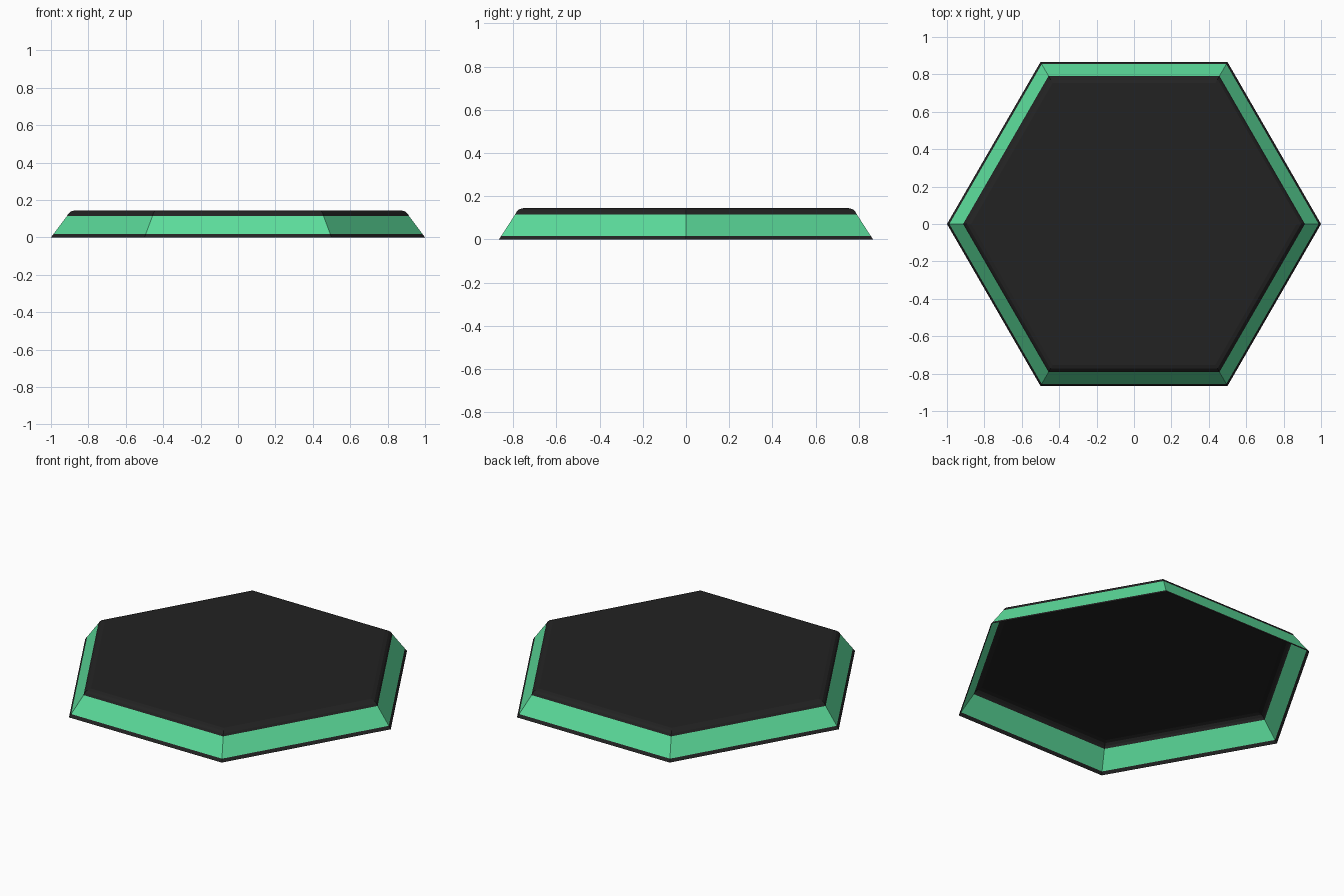
import bpy, bmesh, math

if "Cube" in bpy.data.objects:
    bpy.data.objects.remove(bpy.data.objects["Cube"])


def material(name, rgb):
    m = bpy.data.materials.new(name)
    m.diffuse_color = (*rgb, 1.0)
    m.use_nodes = True
    m.node_tree.nodes["Principled BSDF"].inputs["Base Color"].default_value = m.diffuse_color
    return m


black = material("soft_black", (0.0165, 0.0165, 0.0165))
green = material("mint_green", (0.107, 0.72, 0.33))


def hex_shell(name, profile, mat, capped=False):
    """Open hexagonal shell through (corner radius, height) rings."""
    bm = bmesh.new()
    rings = [[bm.verts.new((r * math.cos(i * math.pi / 3), r * math.sin(i * math.pi / 3), z))
              for i in range(6)] for r, z in profile]
    for low, high in zip(rings, rings[1:]):
        for i in range(6):
            j = (i + 1) % 6
            bm.faces.new((low[i], low[j], high[j], high[i]))
    if capped:
        bm.faces.new(rings[-1])
    mesh = bpy.data.meshes.new(name)
    bm.to_mesh(mesh)
    bm.free()
    mesh.materials.append(mat)
    obj = bpy.data.objects.new(name, mesh)
    bpy.context.collection.objects.link(obj)
    return obj


# Thin dark edge on the ground; the underside stays open
hex_shell("base_rim", [(1.0, 0.0), (0.987, 0.017)], black)
# Sloping coloured sides
hex_shell("side_band", [(0.987, 0.017), (0.914, 0.115)], green)
# Dark top with a rounded edge
hex_shell("top_panel", [(0.914, 0.115), (0.906, 0.128), (0.893, 0.139), (0.87, 0.145)],
          black, capped=True)
